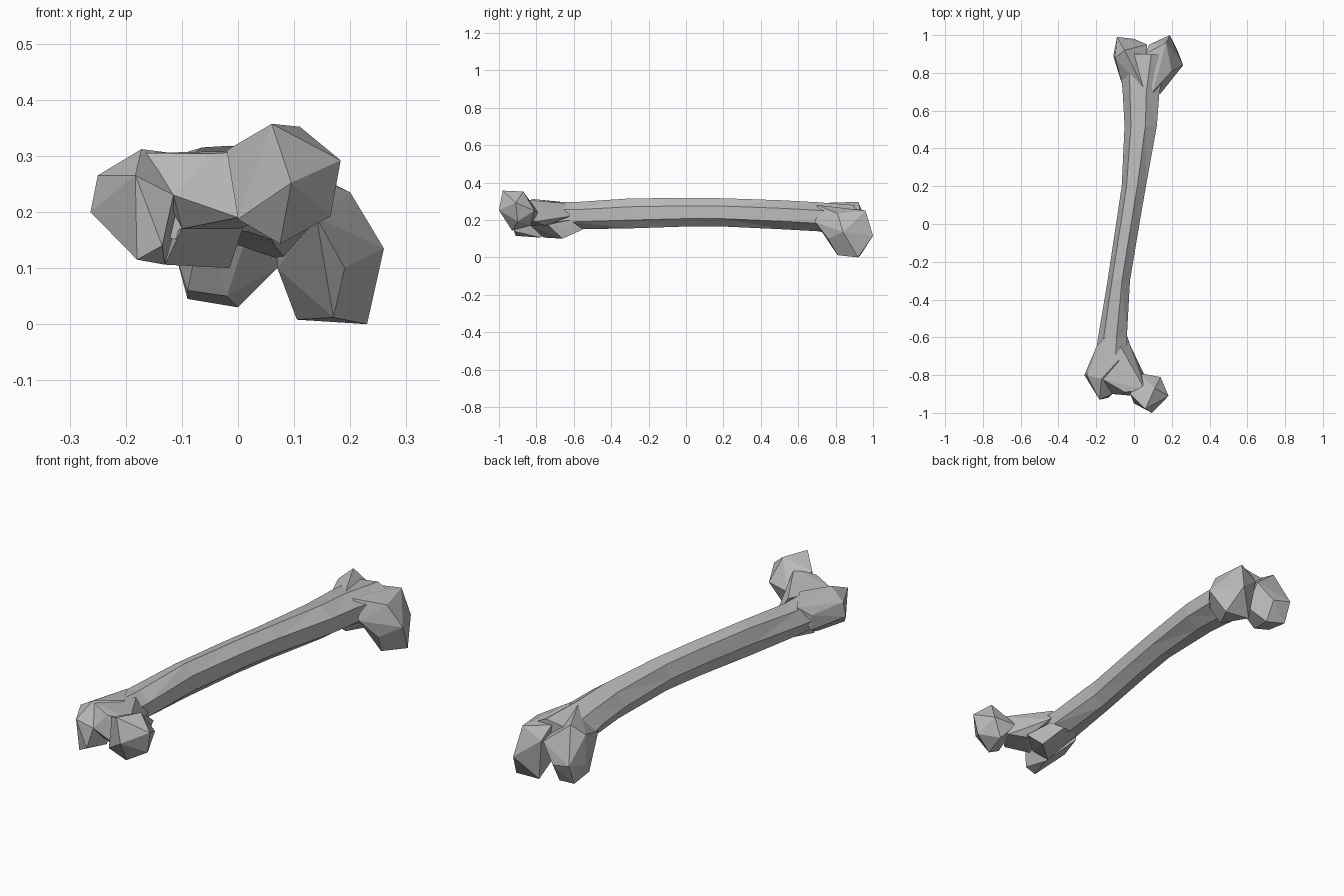
import bpy
import bmesh
import math
from mathutils import Vector

default_cube = bpy.data.objects.get("Cube")
if default_cube:
    bpy.data.objects.remove(default_cube, do_unlink=True)

# Single flat bone colour
bone_grey = bpy.data.materials.new("bone_grey")
bone_grey.use_nodes = True
colour = (0.5, 0.5, 0.5, 1.0)
bone_grey.diffuse_color = colour
bone_grey.node_tree.nodes["Principled BSDF"].inputs["Base Color"].default_value = colour


def finish(mesh_builder, name):
    """Turn a bmesh into a flat shaded, named object."""
    bmesh.ops.recalc_face_normals(mesh_builder, faces=mesh_builder.faces[:])
    mesh = bpy.data.meshes.new(name)
    mesh_builder.to_mesh(mesh)
    mesh_builder.free()
    mesh.materials.append(bone_grey)
    part = bpy.data.objects.new(name, mesh)
    bpy.context.scene.collection.objects.link(part)
    return part


def faceted_lump(name, corners):
    """Wrap a few landmark corners in a faceted convex skin."""
    builder = bmesh.new()
    for corner in corners:
        builder.verts.new(corner)
    result = bmesh.ops.convex_hull(builder, input=builder.verts[:])
    spare = [item for item in result["geom_interior"] if isinstance(item, bmesh.types.BMVert)]
    bmesh.ops.delete(builder, geom=spare, context="VERTS")
    return finish(builder, name)


def lofted_tube(name, stations, sides):
    """Skin faceted rings, each given as y, left, right, bottom and top."""
    unit = [Vector((math.cos(a), math.sin(a)))
            for a in (math.tau * (k + 0.5) / sides for k in range(sides))]
    widest = max(abs(p.x) for p in unit)
    tallest = max(abs(p.y) for p in unit)
    builder = bmesh.new()
    rings = []
    for y, left, right, bottom, top in stations:
        middle_x, middle_z = (left + right) / 2, (bottom + top) / 2
        half_x, half_z = (right - left) / 2, (top - bottom) / 2
        rings.append([builder.verts.new((middle_x + half_x * p.x / widest, y,
                                         middle_z + half_z * p.y / tallest)) for p in unit])
    for lower, upper in zip(rings, rings[1:]):
        for k in range(sides):
            n = (k + 1) % sides
            builder.faces.new((lower[k], lower[n], upper[n], upper[k]))
    builder.faces.new(rings[0])
    builder.faces.new(rings[-1])
    # Slanted facets along the shaft
    bmesh.ops.triangulate(builder, faces=builder.faces[:])
    return finish(builder, name)


# Long shaft, leaning sideways and flaring at the knee end
lofted_tube("shaft", [
    (-0.8, -0.22, -0.03, 0.15, 0.3),
    (-0.6, -0.19, -0.03, 0.15, 0.295),
    (-0.3, -0.14, -0.015, 0.155, 0.315),
    (0.0, -0.095, 0.035, 0.165, 0.318),
    (0.2, -0.065, 0.07, 0.165, 0.316),
    (0.52, -0.05, 0.13, 0.15, 0.305),
    (0.7, -0.06, 0.145, 0.14, 0.295),
    (0.9, -0.08, 0.2, 0.11, 0.28),
], 7)

# Rounded head of the hip joint
faceted_lump("hip_head", [
    (0.06, -0.98, 0.357), (0.11, -0.87, 0.352), (0.183, -0.91, 0.292),
    (0.165, -0.9, 0.192), (0.075, -0.93, 0.143), (0.0, -0.95, 0.187),
    (-0.02, -0.9, 0.31), (0.095, -1.0, 0.252), (0.14, -0.81, 0.25),
    (0.03, -0.79, 0.24), (0.09, -0.83, 0.17),
])

# Neck joining the head to the shaft
faceted_lump("hip_neck", [
    (-0.17, -0.82, 0.305), (-0.05, -0.89, 0.304), (-0.115, -0.9, 0.23),
    (-0.1, -0.85, 0.17), (-0.07, -0.65, 0.29), (-0.03, -0.62, 0.22),
    (0.03, -0.78, 0.26), (0.06, -0.81, 0.19), (0.0, -0.91, 0.19),
    (0.06, -0.88, 0.31), (0.0, -0.75, 0.17),
])

# Large outer knob beside the neck
faceted_lump("outer_knob", [
    (-0.263, -0.8, 0.2), (-0.25, -0.8, 0.265), (-0.172, -0.82, 0.312),
    (-0.183, -0.93, 0.265), (-0.135, -0.92, 0.14), (-0.18, -0.91, 0.115),
    (-0.115, -0.9, 0.23), (-0.195, -0.64, 0.25), (-0.15, -0.6, 0.29),
    (-0.08, -0.72, 0.3), (-0.195, -0.64, 0.18), (-0.13, -0.78, 0.106),
])

# Small inner knob under the neck
faceted_lump("inner_knob", [
    (-0.015, -0.66, 0.1), (-0.13, -0.76, 0.106), (-0.05, -0.55, 0.15),
    (-0.03, -0.62, 0.2), (-0.15, -0.58, 0.16), (0.01, -0.74, 0.175),
    (-0.1, -0.83, 0.17),
])

# Larger knee knuckle on the left
faceted_lump("left_knuckle", [
    (0.26, 0.84, 0.135), (0.2, 0.81, 0.235), (0.17, 0.96, 0.25),
    (0.19, 1.0, 0.115), (0.23, 0.92, 0.0), (0.105, 0.93, 0.008),
    (0.17, 0.81, 0.012), (0.07, 0.86, 0.1), (0.14, 0.69, 0.19),
    (0.19, 0.76, 0.1), (0.08, 0.95, 0.2), (0.1, 0.7, 0.28),
    (0.06, 0.9, 0.26),
])

# Smaller knee knuckle on the right
faceted_lump("right_knuckle", [
    (-0.09, 0.95, 0.045), (0.0, 0.93, 0.03), (-0.02, 0.82, 0.05),
    (-0.09, 0.84, 0.06), (-0.11, 0.89, 0.12), (-0.09, 0.99, 0.14),
    (-0.05, 0.92, 0.297), (-0.1, 0.88, 0.25), (-0.06, 0.73, 0.2),
    (0.07, 0.88, 0.1), (0.07, 0.95, 0.2), (0.06, 0.7, 0.29),
    (0.0, 0.98, 0.12),
])
